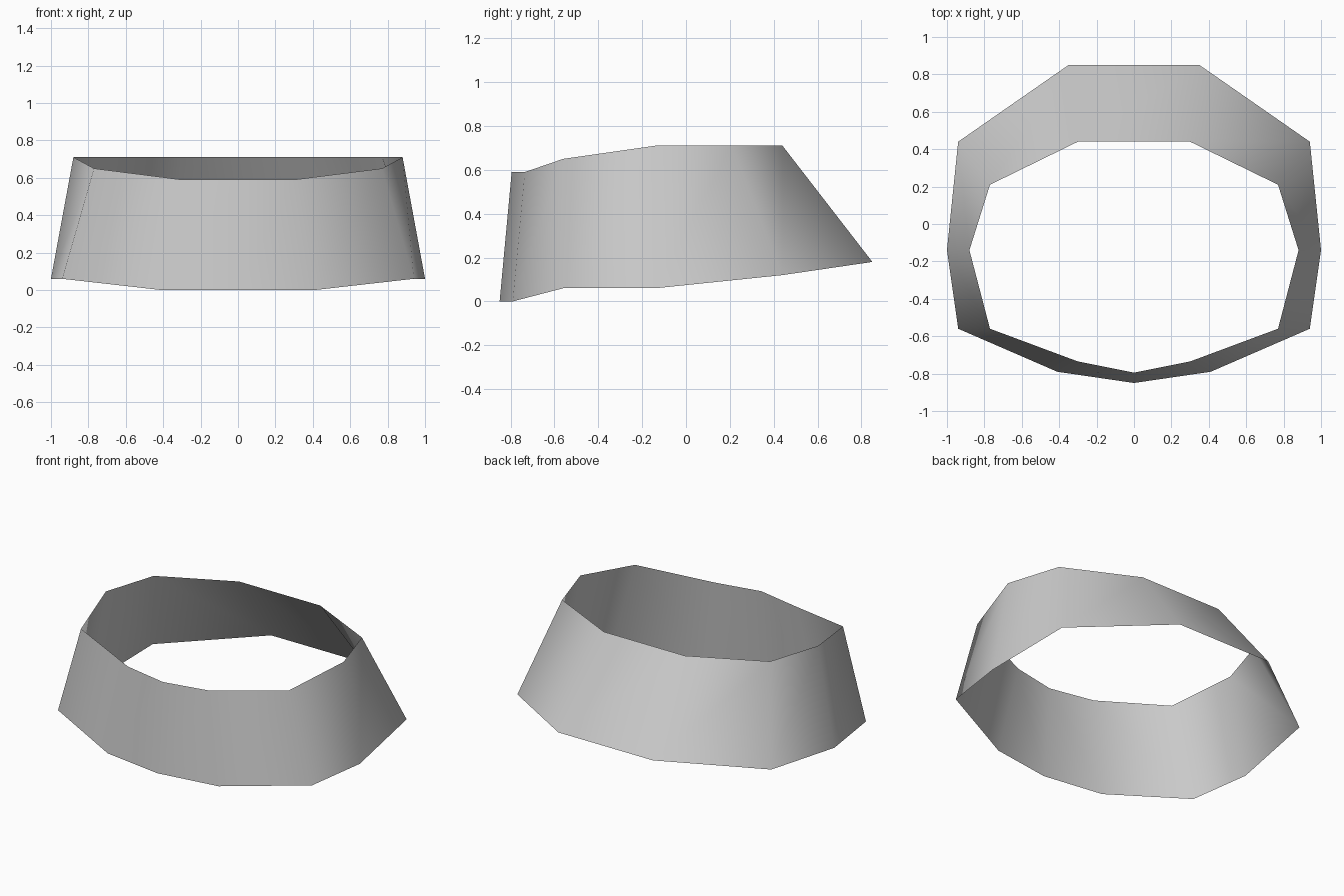
import bpy
import bmesh

if "Cube" in bpy.data.objects:
    bpy.data.objects.remove(bpy.data.objects["Cube"], do_unlink=True)

# Plain grey
grey = bpy.data.materials.new("light_grey")
grey.use_nodes = True
colour = (0.6, 0.6, 0.6, 1)
grey.diffuse_color = colour
grey.node_tree.nodes["Principled BSDF"].inputs["Base Color"].default_value = colour

# Left half of each rim, from the front point round to the back
LOWER = [(0, -0.85, 0), (0.41, -0.79, 0), (0.94, -0.56, 0.06),
         (1, -0.14, 0.06), (0.94, 0.44, 0.12), (0.35, 0.85, 0.18)]
UPPER = [(0, -0.795, 0.59), (0.3, -0.735, 0.59), (0.77, -0.56, 0.65),
         (0.88, -0.14, 0.71), (0.77, 0.21, 0.71), (0.3, 0.44, 0.71)]


def full_rim(half):
    """Close a half rim with its mirror image."""
    return half + [(-x, y, z) for x, y, z in reversed(half[1:])]


# Open flared band, one sheet thick
bm = bmesh.new()
lower = [bm.verts.new(p) for p in full_rim(LOWER)]
upper = [bm.verts.new(p) for p in full_rim(UPPER)]
for i in range(len(lower)):
    j = (i + 1) % len(lower)
    face = bm.faces.new((lower[i], lower[j], upper[j], upper[i]))
    face.smooth = True

mesh = bpy.data.meshes.new("flared_band")
bm.to_mesh(mesh)
bm.free()
mesh.materials.append(grey)
band = bpy.data.objects.new("flared_band", mesh)
bpy.context.collection.objects.link(band)
